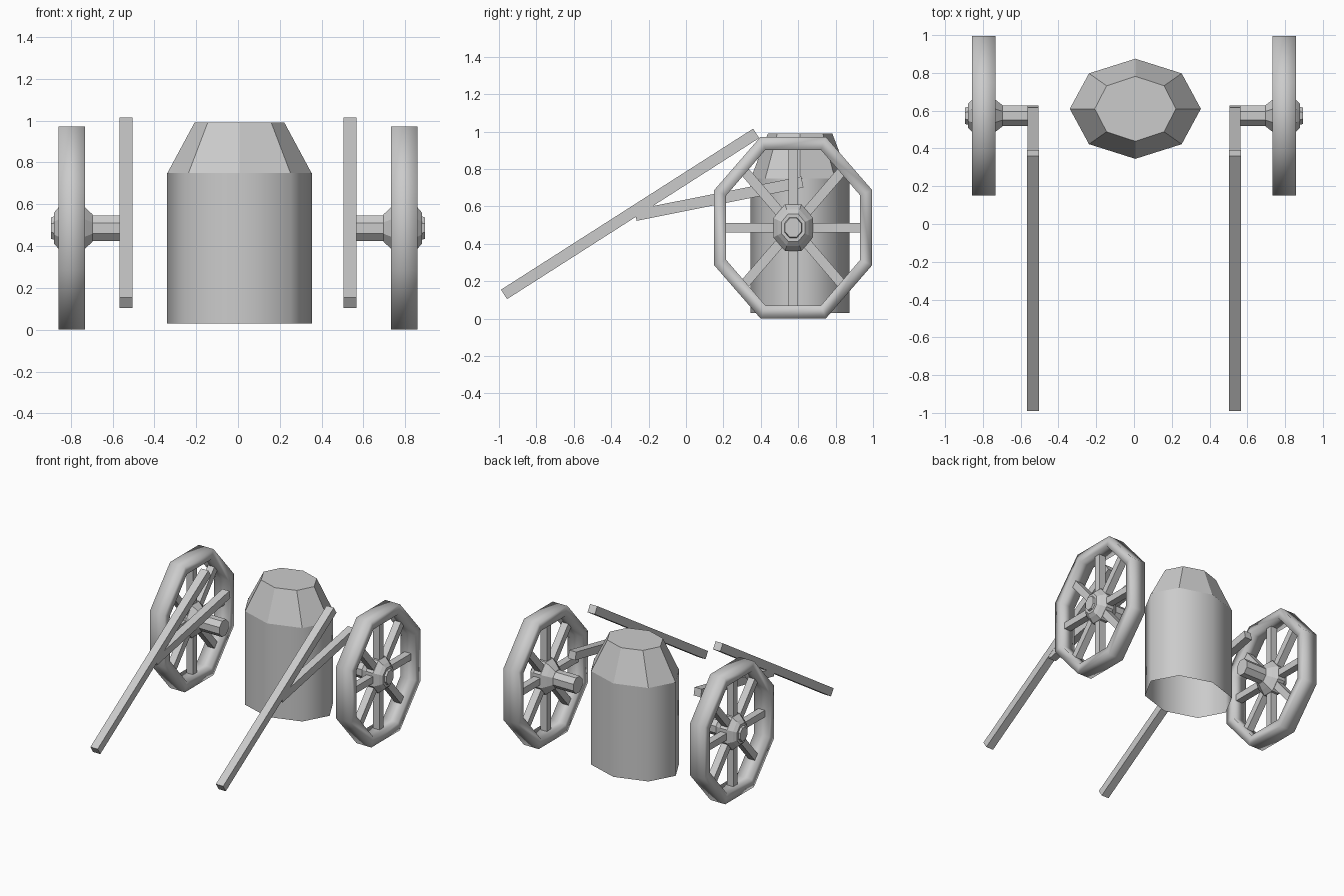
import bpy, bmesh
from math import sin, cos, pi, atan2
from mathutils import Vector, Matrix

if "Cube" in bpy.data.objects:
    bpy.data.objects.remove(bpy.data.objects["Cube"])

CX, CY, CZ = 0.795, 0.573, 0.486      # wheel centre


def finish(name, bm, smooth=False):
    bmesh.ops.recalc_face_normals(bm, faces=bm.faces)
    me = bpy.data.meshes.new(name)
    bm.to_mesh(me)
    bm.free()
    for p in me.polygons:
        p.use_smooth = smooth
    ob = bpy.data.objects.new(name, me)
    bpy.context.collection.objects.link(ob)
    return ob


def beam(bm, a, b, wx, t):
    """Box from a to b in a plane of constant x; wx = x width, t = thickness."""
    a, b = Vector(a), Vector(b)
    d = b - a
    m = (Matrix.Translation((a + b) / 2) @ Matrix.Rotation(atan2(d.z, d.y), 4, 'X')
         @ Matrix.Diagonal((wx, d.length, t, 1)))
    bmesh.ops.create_cube(bm, size=1, matrix=m)


def rings(bm, loops, closed=False, caps=False):
    """Skin a list of point loops."""
    vs = [[bm.verts.new(p) for p in loop] for loop in loops]
    n = len(vs[0])
    pairs = list(zip(vs, vs[1:])) + ([(vs[-1], vs[0])] if closed else [])
    for r, s in pairs:
        for i in range(n):
            j = (i + 1) % n
            bm.faces.new((r[i], r[j], s[j], s[i]))
    if caps:
        bm.faces.new(vs[0])
        bm.faces.new(vs[-1])


def oct_x(x, ry, rz, turn=0.0, n=8):
    return [(x, CY + ry * cos(2 * pi * i / n + turn), CZ + rz * sin(2 * pi * i / n + turn))
            for i in range(n)]


def oct_z(z, rx, ry, cx=0.007, cy=0.61):
    return [(cx + rx * cos(pi * i / 4), cy + ry * sin(pi * i / 4), z) for i in range(8)]


parts = []

# wheel rim: octagonal ring with rectangular section
bm = bmesh.new()
h = 0.063
rings(bm, [oct_x(CX + dx, ry, rz, pi / 8) for dx, ry, rz in
           ((-h, .457, .525), (h, .457, .525), (h, .388, .45), (-h, .388, .45))], closed=True)
parts.append(finish("wheel_rim", bm, True))

# eight spokes
bm = bmesh.new()
for k in range(8):
    a = k * pi / 4
    c, s = cos(a), sin(a)
    beam(bm, (CX, CY + .07 * c, CZ + .08 * s), (CX, CY + .375 * c, CZ + .435 * s), .055, .052)
parts.append(finish("wheel_spokes", bm))

# bulged hub with small end button
bm = bmesh.new()
rings(bm, [oct_x(CX + dx, .85 * r, r, pi / 8) for dx, r in
           ((-.1, .07), (-.065, .105), (-.03, .135), (.03, .135), (.065, .105),
            (.085, .08), (.085, .06), (.1, .055))], caps=True)
parts.append(finish("wheel_hub", bm))

# axle stub
bm = bmesh.new()
rings(bm, [oct_x(x, .06, .066, pi / 8) for x in (.52, CX - .08)], caps=True)
parts.append(finish("axle_stub", bm))

# long sloping shaft and its brace
bm = bmesh.new()
beam(bm, (.535, -.973, .129), (.535, .375, .99), .062, .06)
parts.append(finish("shaft", bm))
bm = bmesh.new()
beam(bm, (.535, -.27, .552), (.535, .622, .73), .06, .06)
parts.append(finish("shaft_brace", bm))

# mirror all side parts
for ob in parts:
    m = ob.modifiers.new("mirror", 'MIRROR')
    m.use_mirror_merge = False

# barrel body, open below
bm = bmesh.new()
rings(bm, [oct_z(.03, .347, .265), oct_z(.75, .347, .265)])
finish("barrel_body", bm, True)

# tapered lid
bm = bmesh.new()
rings(bm, [oct_z(.745, .347, .265), oct_z(.99, .215, .172)])
bm.verts.ensure_lookup_table()
bm.faces.new(bm.verts[8:16])
finish("barrel_lid", bm)
